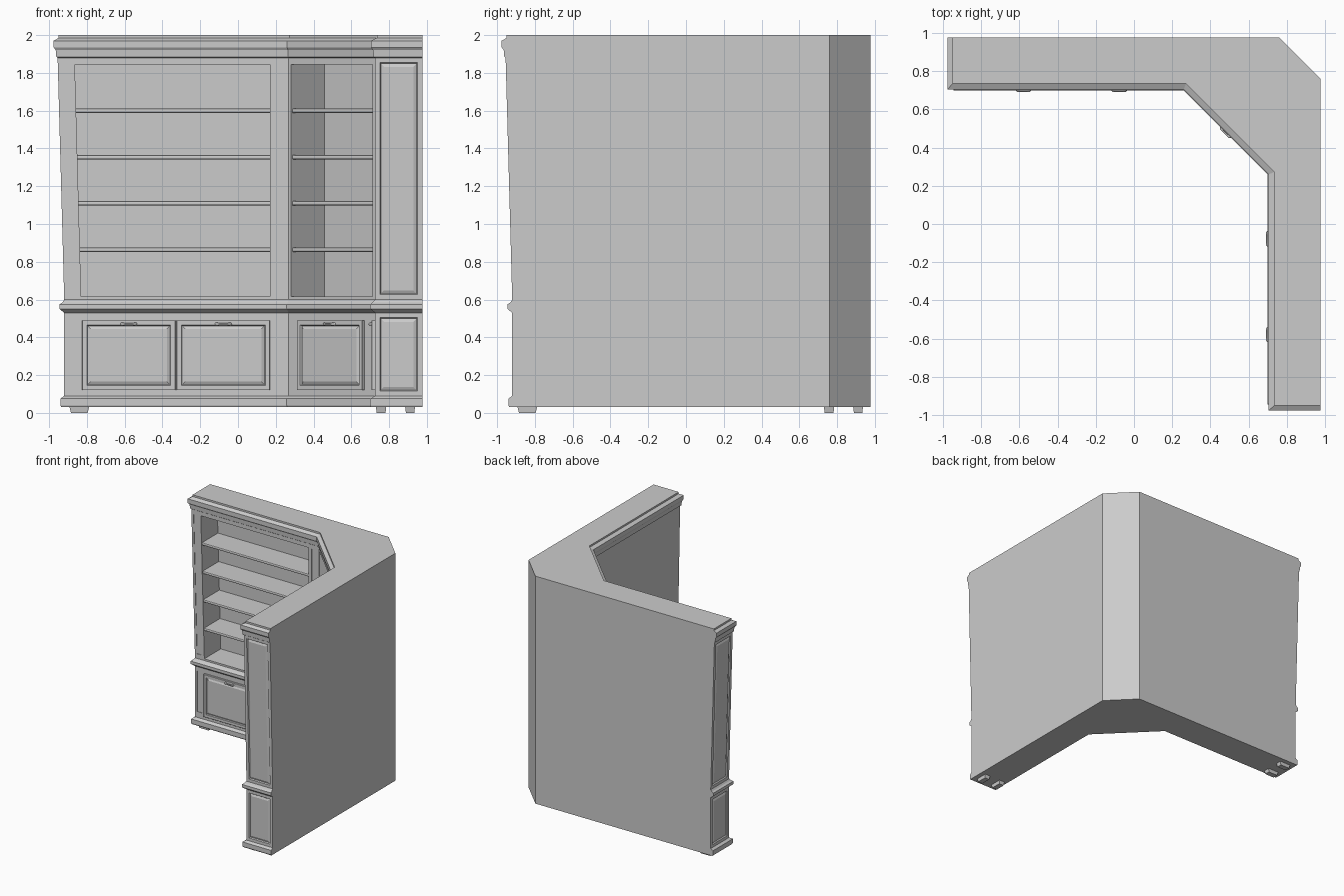
import bpy, bmesh
from math import radians, sqrt
from mathutils import Matrix

if "Cube" in bpy.data.objects:
    bpy.data.objects.remove(bpy.data.objects["Cube"])

# Single painted finish
paint = bpy.data.materials.new("light_grey_paint")
paint.use_nodes = True
paint.diffuse_color = (0.6, 0.6, 0.6, 1)
paint.node_tree.nodes["Principled BSDF"].inputs["Base Color"].default_value = (0.6, 0.6, 0.6, 1)

BACK, CHAMFER, FRONT, CROWN = 0.976, 0.76, 0.725, 0.705
LEAN, SILL = 0.0273, 0.6


def diagonal_sum(f):
    """x + y of the corner section's front when the wing fronts lie at f."""
    return 0.965 + sqrt(2) * (f - CROWN)


# Frames: two mirrored wings and the diagonal corner section
LEFT = Matrix.Identity(4)
RIGHT = Matrix(((0, 1, 0, 0), (1, 0, 0, 0), (0, 0, 1, 0), (0, 0, 0, 1)))
mid = diagonal_sum(FRONT) / 2
CORNER = Matrix.Translation((mid, mid, 0)) @ Matrix.Rotation(radians(-45), 4, "Z")
WINGS = (("left", LEFT), ("right", RIGHT))


def finish(name, bm):
    bmesh.ops.recalc_face_normals(bm, faces=bm.faces)
    mesh = bpy.data.meshes.new(name)
    bm.to_mesh(mesh)
    bm.free()
    mesh.materials.append(paint)
    ob = bpy.data.objects.new(name, mesh)
    bpy.context.collection.objects.link(ob)
    return ob


def block(name, frame, xs, ys, zs, round_front=0.0, taper=1.0):
    """Box in frame coordinates; the outer end of a wing leans outwards."""
    bm = bmesh.new()
    bmesh.ops.create_cube(bm, size=1)
    if round_front:
        edges = [e for e in bm.edges if all(v.co.y < 0 for v in e.verts)
                 and abs(e.verts[0].co.x - e.verts[1].co.x) > 0.5]
    for v in bm.verts:
        k = taper if v.co.z < 0 else 1.0
        x, y, z = [(a + b) / 2 + (b - a) * c * s for (a, b), c, s
                   in zip((xs, ys, zs), v.co, (k, k, 1))]
        if x < -0.5 and z > SILL:
            x -= LEAN * (z - SILL)
        v.co = (x, y, z)
    if round_front:
        bmesh.ops.bevel(bm, geom=edges, offset=round_front, segments=2, affect="EDGES", profile=0.5)
    bm.transform(frame)
    return finish(name, bm)


def raise_panel(bm, faces, steps):
    """Mould a panel by repeated insets of (width, depth)."""
    for width, depth in steps:
        bmesh.ops.inset_individual(bm, faces=faces, thickness=width, depth=depth)


# Carcass: plan outline lofted through base, waist and crown mouldings (z, end, front)
PROFILE = [
    (0.03, 0.935, 0.705), (0.04, 0.94, 0.70), (0.075, 0.94, 0.70), (0.09, 0.92, FRONT),
    (0.53, 0.92, FRONT), (0.55, 0.945, 0.70), (0.575, 0.945, 0.70), (0.585, 0.93, 0.712),
    (SILL, 0.92, FRONT), (1.88, 0.955, FRONT), (1.885, 0.962, 0.718), (1.92, 0.965, 0.715),
    (1.935, BACK, CROWN), (1.97, BACK, CROWN), (1.985, 0.95, 0.735), (2.0, 0.95, 0.735)]
bm = bmesh.new()
rings = []
for z, e, f in PROFILE:
    c = diagonal_sum(f) - f
    plan = [(-e, BACK), (-e, f), (c, f), (f, c), (f, -e), (BACK, -e), (BACK, CHAMFER), (CHAMFER, BACK)]
    rings.append([bm.verts.new((x, y, z)) for x, y in plan])
end_faces = []
for low, high in zip(rings, rings[1:]):
    for i in range(8):
        j = (i + 1) % 8
        face = bm.faces.new((low[i], low[j], high[j], high[i]))
        if i in (0, 4) and high[0].co.z - low[0].co.z > 0.3:
            end_faces.append(face)
bm.faces.new(rings[0])
bm.faces.new(rings[-1])
bmesh.ops.recalc_face_normals(bm, faces=bm.faces)
raise_panel(bm, end_faces, [(0.036, 0), (0.008, -0.009), (0.004, 0), (0.02, 0.006)])
carcass = finish("carcass", bm)

# Niches and shallow pilaster panels, cut out of the carcass
cutters = []
NICHE = (0.615, 1.845)
for side, frame in WINGS:
    cutters.append(block("niche_cutter", frame, (-0.83, 0.17), (0.6, 0.95), NICHE))
    for xs in ((-0.9, -0.853), (0.198, 0.243)):
        for zs in ((0.14, 0.49), (0.64, 1.84)):
            cutters.append(block("pilaster_cutter", frame, xs, (0.6, FRONT + 0.004), zs))
cutters.append(block("corner_niche_cutter", CORNER, (-0.304, 0.304), (-0.1, 0.25), NICHE))
for cutter in cutters:
    cutter.hide_render = True
    cut = carcass.modifiers.new("cut", "BOOLEAN")
    cut.operation, cut.solver, cut.object = "DIFFERENCE", "EXACT", cutter
bpy.context.view_layer.update()
result = carcass.evaluated_get(bpy.context.evaluated_depsgraph_get())
carved = bpy.data.meshes.new_from_object(result)
carcass.modifiers.clear()
carcass.data = carved
for cutter in cutters:
    bpy.data.objects.remove(cutter)


def door(name, frame, x0, x1, front):
    """Raised-panel door with a bowed pull near its top edge."""
    bm = bmesh.new()
    bmesh.ops.create_cube(bm, size=1)
    thick, z0, z1 = 0.014, 0.12, 0.49
    for v in bm.verts:
        v.co = ((x0 + x1) / 2 + v.co.x * (x1 - x0), front - thick / 2 + v.co.y * (thick + 0.002),
                (z0 + z1) / 2 + v.co.z * (z1 - z0))
    face = min(bm.faces, key=lambda f: f.calc_center_median().y)
    raise_panel(bm, [face], [(0.003, 0.002), (0.033, 0), (0.006, -0.008), (0.004, 0), (0.018, 0.006)])
    bm.transform(frame)
    finish(name, bm)

    # Pull: tube of varying thickness
    curve = bpy.data.curves.new(name + "_pull", "CURVE")
    curve.dimensions = "3D"
    curve.bevel_depth, curve.bevel_resolution = 0.006, 2
    curve.use_fill_caps = True
    path = [(-0.036, 0.002, 1.8), (-0.036, -0.008, 1.2), (-0.03, -0.013, 1.3), (-0.018, -0.015, 0.8),
            (0.018, -0.015, 0.8), (0.03, -0.013, 1.3), (0.036, -0.008, 1.2), (0.036, 0.002, 1.8)]
    line = curve.splines.new("POLY")
    line.points.add(len(path) - 1)
    for p, (x, y, r) in zip(line.points, path):
        p.co = (*(frame @ Matrix.Translation(((x0 + x1) / 2 + x, front - thick + y, 0.47))).translation, 1)
        p.radius = r
    line.use_smooth = True
    curve.materials.append(paint)
    bpy.context.collection.objects.link(bpy.data.objects.new(name + "_pull", curve))


# Doors, shelves and feet
for side, frame in WINGS:
    door(side + "_outer_door", frame, -0.826, -0.331, FRONT)
    door(side + "_inner_door", frame, -0.325, 0.17, FRONT)
    for y0, y1 in ((0.73, 0.785), (0.885, 0.937)):
        block(side + "_foot", frame, (-0.892, -0.788), (y0, y1), (0, 0.032), taper=0.85)
door("corner_door", CORNER, -0.245, 0.245, 0)
for z in (0.852, 1.097, 1.342, 1.587):
    for side, frame in WINGS:
        block(side + "_shelf", frame, (-0.832, 0.172), (FRONT + 0.008, 0.952), (z, z + 0.024), 0.008)
    block("corner_shelf", CORNER, (-0.305, 0.305), (0.008, 0.252), (z, z + 0.024), 0.008)
